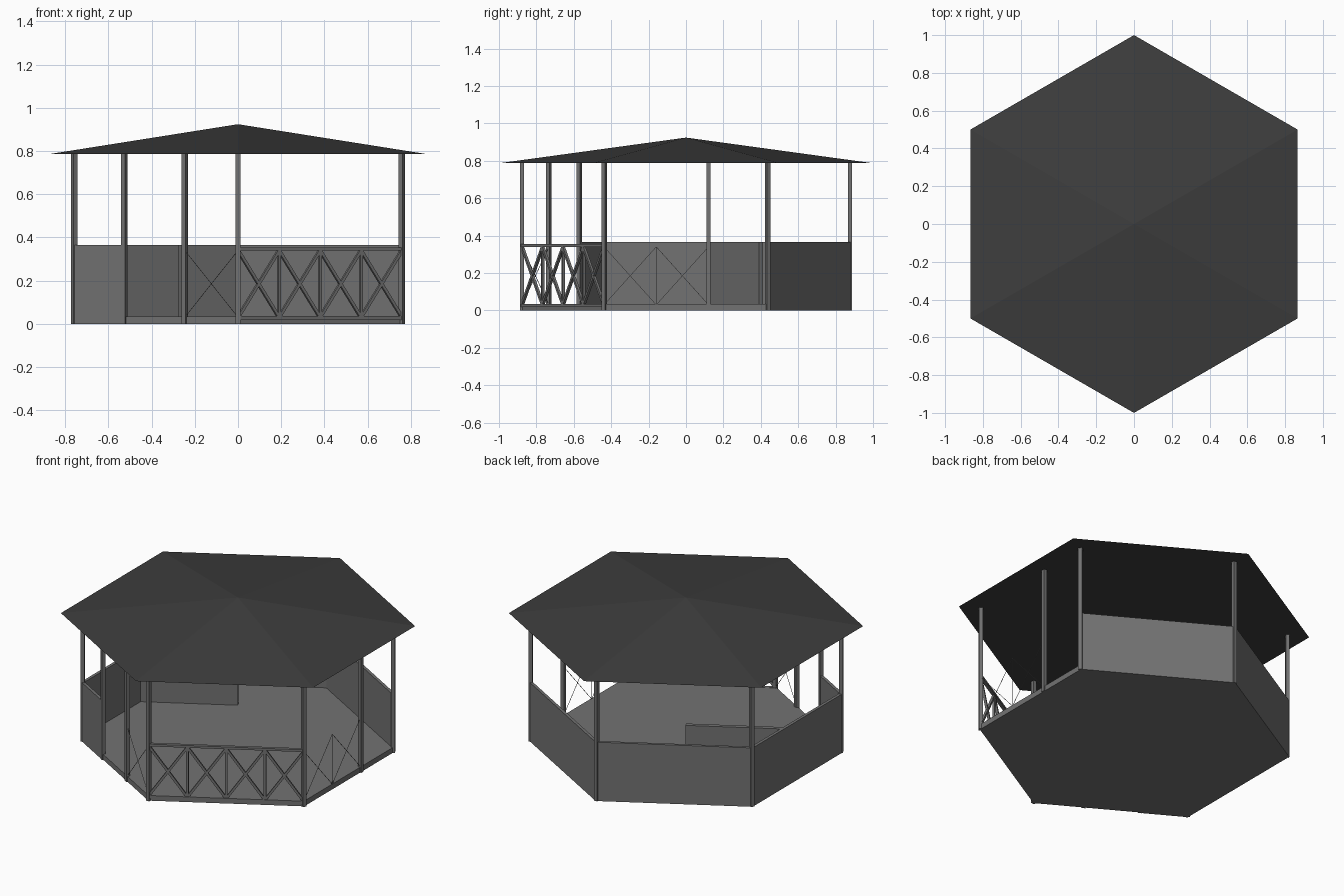
import bpy, bmesh, math
from mathutils import Vector, Matrix

if "Cube" in bpy.data.objects:
    bpy.data.objects.remove(bpy.data.objects["Cube"])

R = 0.876          # radius of the post ring
FLOOR = 0.033
EAVE = 0.787
WALL = 0.365


def paint(name, v):
    mat = bpy.data.materials.new(name)
    mat.diffuse_color = (v, v, v, 1)
    mat.use_nodes = True
    mat.node_tree.nodes["Principled BSDF"].inputs["Base Color"].default_value = mat.diffuse_color
    return mat


TIMBER = paint("dark_timber", 0.17)
ROOFING = paint("dark_roofing", 0.047)


def finish(name, bm, mat=TIMBER):
    me = bpy.data.meshes.new(name)
    bm.to_mesh(me)
    bm.free()
    me.materials.append(mat)
    ob = bpy.data.objects.new(name, me)
    bpy.context.collection.objects.link(ob)
    return ob


def cone(name, r1, r2, z0, z1, mat=TIMBER):
    """Six-sided prism or pyramid with corners on the y axis."""
    bm = bmesh.new()
    bmesh.ops.create_cone(bm, cap_ends=True, segments=6, radius1=r1, radius2=r2,
                          depth=z1 - z0, matrix=Matrix.Translation((0, 0, (z0 + z1) / 2)))
    a = max((v.co for v in bm.verts), key=lambda c: c.xy.length)
    turn = math.pi / 2 - math.atan2(a.y, a.x)
    bmesh.ops.rotate(bm, verts=bm.verts, matrix=Matrix.Rotation(turn, 3, 'Z'))
    return finish(name, bm, mat)


def bar(name, p, q, wide, high):
    """Rectangular bar from p to q; wide is horizontal, high is across it."""
    p, q = Vector(p), Vector(q)
    d = (q - p).normalized()
    side = Vector((-d.y, d.x, 0)).normalized()
    up = d.cross(side)
    m = Matrix((d * (q - p).length, side * wide, up * high)).transposed().to_4x4()
    bm = bmesh.new()
    bmesh.ops.create_cube(bm, size=1, matrix=Matrix.Translation((p + q) / 2) @ m)
    return finish(name, bm)


def at(p, z):
    return (p.x, p.y, z)


def post(name, p, degrees=0, s=0.022):
    bm = bmesh.new()
    m = (Matrix.Translation((p.x, p.y, EAVE / 2))
         @ Matrix.Rotation(math.radians(degrees), 4, 'Z') @ Matrix.Diagonal((s, s, EAVE, 1)))
    bmesh.ops.create_cube(bm, size=1, matrix=m)
    return finish(name, bm)


def solid_wall(name, p, q, z0=0.0, thick=0.018):
    z = (z0 + WALL) / 2
    return bar(name, at(p, z), at(q, z), thick, WALL - z0)


def crosses(name, p, q, n, s, z0=0.03, z1=0.34):
    """Row of n crossed braces with uprights between them."""
    d = (q - p).normalized() * s / 2
    z = (z0 + z1) / 2
    for i in range(n):
        a, b = p.lerp(q, i / n), p.lerp(q, (i + 1) / n)
        bar(name + "_rising_brace", at(a, z0), at(b, z1), s, s)
        bar(name + "_falling_brace", at(a, z1), at(b, z0), s, s)
        if i:
            bar(name + "_upright", at(a - d, z), at(a + d, z), s, z1 - z0)


# corners, starting at the front and going anticlockwise
corner = [Vector((R * math.sin(math.radians(60 * i)), -R * math.cos(math.radians(60 * i)), 0))
          for i in range(6)]
front, right_front, right_back, back, left_back, left_front = corner

# floor and roof
cone("floor", R + 0.004, R + 0.004, 0, FLOOR)
cone("roof", 1.0, 0.0, EAVE, 0.924, ROOFING)

# posts; those at the door are square to their side
for c, turn in zip(corner, (0, 60, 120, 0, 60, 120)):
    post("corner_post", c, turn)
door_left = left_front.lerp(front, 0.305)
door_right = left_front.lerp(front, 0.675)
gap_post = right_front.lerp(right_back, 0.637)
post("left_door_post", door_left, -30)
post("right_door_post", door_right, -30)
post("side_post", gap_post)

# solid parapets
solid_wall("back_right_wall", right_back, back)
solid_wall("back_left_wall", back, left_back)
solid_wall("left_wall", left_back, left_front)
solid_wall("entrance_wall", left_front, door_left)

# inner partition, joined to the left wall
solid_wall("partition", Vector((-0.76, 0.125, 0)), Vector((-0.28, 0.402, 0)), FLOOR, 0.025)

# open railing at the front right
bar("railing_top", at(front, 0.347), at(right_front, 0.347), 0.02, 0.014)
bar("railing_bottom", at(front, 0.026), at(right_front, 0.026), 0.02, 0.018)
crosses("railing", front, right_front, 4, 0.014)

# fine wire bracing beside the door and on the right
crosses("door_wire", door_right, front, 1, 0.002)
crosses("side_wire", right_front, gap_post, 2, 0.002)
